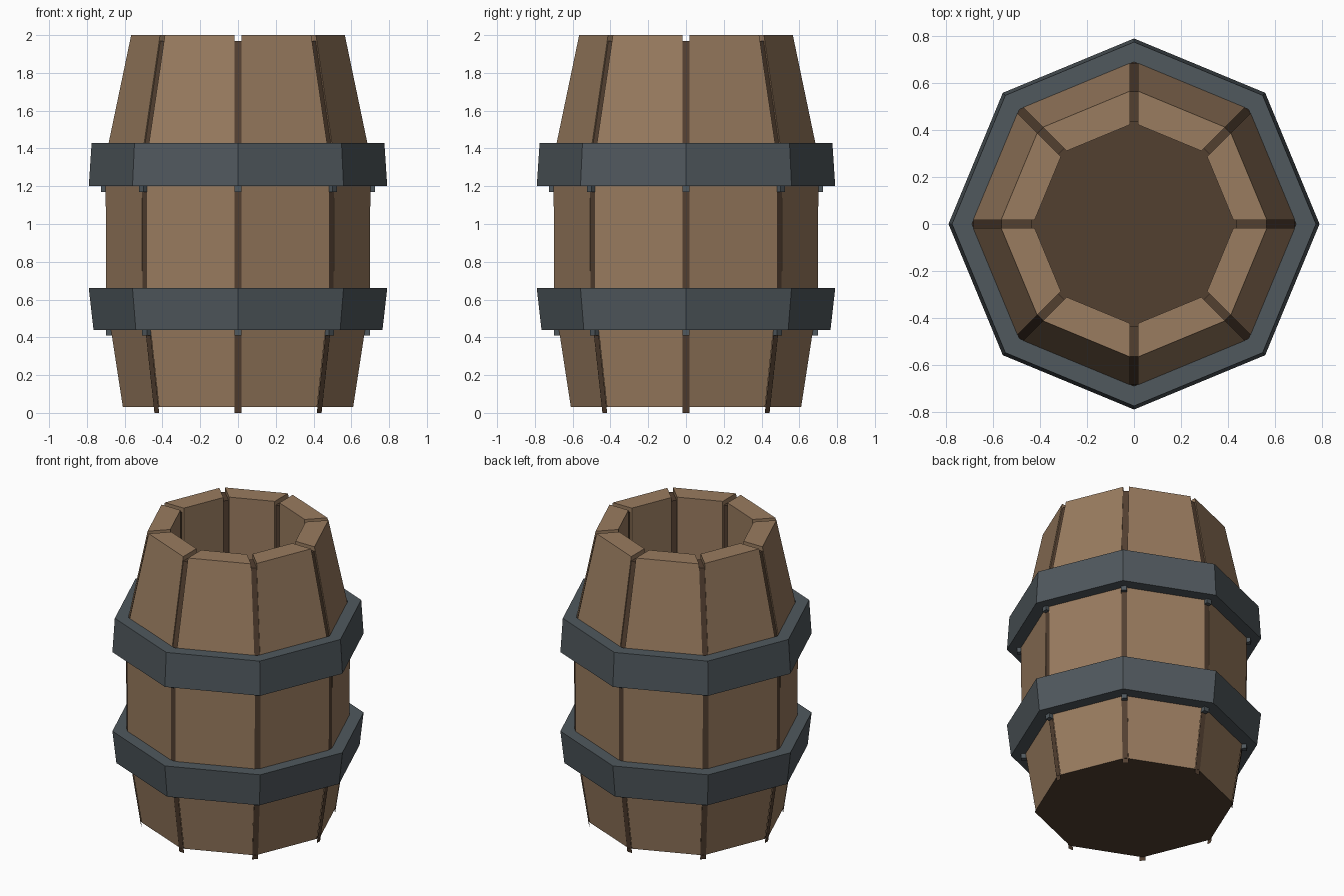
import bpy, bmesh
from math import cos, sin, pi, radians
from mathutils import Vector

if "Cube" in bpy.data.objects:
    bpy.data.objects.remove(bpy.data.objects["Cube"])

SIDES = 8
STEP = 2 * pi / SIDES
HALF_GAP = 0.018


def material(name, rgb):
    m = bpy.data.materials.new(name)
    m.diffuse_color = (*rgb, 1)
    m.use_nodes = True
    m.node_tree.nodes["Principled BSDF"].inputs["Base Color"].default_value = m.diffuse_color
    return m


WOOD = material("wood", (0.32, 0.20, 0.115))
DARK = material("dark_wood", (0.085, 0.05, 0.03))
METAL = material("metal", (0.08, 0.098, 0.11))


def make(name, bm, mat):
    bmesh.ops.recalc_face_normals(bm, faces=bm.faces)
    mesh = bpy.data.meshes.new(name)
    bm.to_mesh(mesh)
    bm.free()
    mesh.materials.append(mat)
    obj = bpy.data.objects.new(name, mesh)
    bpy.context.collection.objects.link(obj)
    return obj


def polar(r, a, z):
    return Vector((r * cos(a), r * sin(a), z))


def bridge(bm, left, right, closed, caps):
    """Skin two matching profiles, optionally closing the ends."""
    a = [bm.verts.new(p) for p in left]
    b = [bm.verts.new(p) for p in right]
    n = len(a)
    for i in range(n if closed else n - 1):
        j = (i + 1) % n
        bm.faces.new((a[i], a[j], b[j], b[i]))
    if caps:
        bm.faces.new(a)
        bm.faces.new(b[::-1])


outer = [(0.617, 0.03), (0.68, 0.44), (0.706, 0.66), (0.708, 1.2), (0.692, 1.43), (0.573, 2.0)]
inner = [(0.43, 2.0), (0.43, 0.03)]

# Eight staves with narrow gaps at the corners
for k in range(SIDES):
    left, right = [], []
    for r, z in outer + inner:
        p, q = polar(r, k * STEP, z), polar(r, (k + 1) * STEP, z)
        shift = (q - p).normalized() * HALF_GAP / cos(STEP / 2)
        left.append(p + shift)
        right.append(q - shift)
    bm = bmesh.new()
    bridge(bm, left, right, False, True)
    make(f"stave_{k + 1}", bm, WOOD)

# Dark seams set into the gaps, sitting slightly lower than the staves
seam = [(r - 0.009, z - 0.03) for r, z in outer] + [(0.437, 1.97), (0.437, 0.03)]
for k in range(SIDES):
    a = k * STEP
    side = Vector((-sin(a), cos(a), 0)) * HALF_GAP
    bm = bmesh.new()
    pts = [polar(r, a, z) for r, z in seam]
    bridge(bm, [p - side for p in pts], [p + side for p in pts], False, False)
    make(f"seam_{k + 1}", bm, DARK)

# Bottom board
bm = bmesh.new()
bm.faces.new([bm.verts.new(polar(0.617, -k * STEP, 0.03)) for k in range(SIDES)])
make("bottom_board", bm, DARK)

# Metal hoops, each with small tabs at the seams under its lower edge
hoops = {"lower_hoop": (0.44, 0.765, 0.66, 0.79, 0.67, 0.70),
         "upper_hoop": (1.20, 0.79, 1.43, 0.775, 0.70, 0.69)}
for name, (z0, r0, z1, r1, i0, i1) in hoops.items():
    bm = bmesh.new()
    section = [(r0, z0), (r1, z1), (i1, z1), (i0, z0)]
    rings = [[bm.verts.new(polar(r, k * STEP, z)) for r, z in section] for k in range(SIDES)]
    for k in range(SIDES):
        a, b = rings[k], rings[(k + 1) % SIDES]
        for i in range(4):
            j = (i + 1) % 4
            bm.faces.new((a[i], a[j], b[j], b[i]))
    make(name, bm, METAL)

    bm = bmesh.new()
    tab = [(i0 - 0.01, z0 - 0.03), (r0 - 0.065, z0 - 0.03), (r0 - 0.065, z0 + 0.02), (i0 - 0.01, z0 + 0.02)]
    for k in range(SIDES):
        a = k * STEP
        side = Vector((-sin(a), cos(a), 0)) * HALF_GAP
        pts = [polar(r, a, z) for r, z in tab]
        bridge(bm, [p - side for p in pts], [p + side for p in pts], True, True)
    make(name + "_tabs", bm, METAL)
